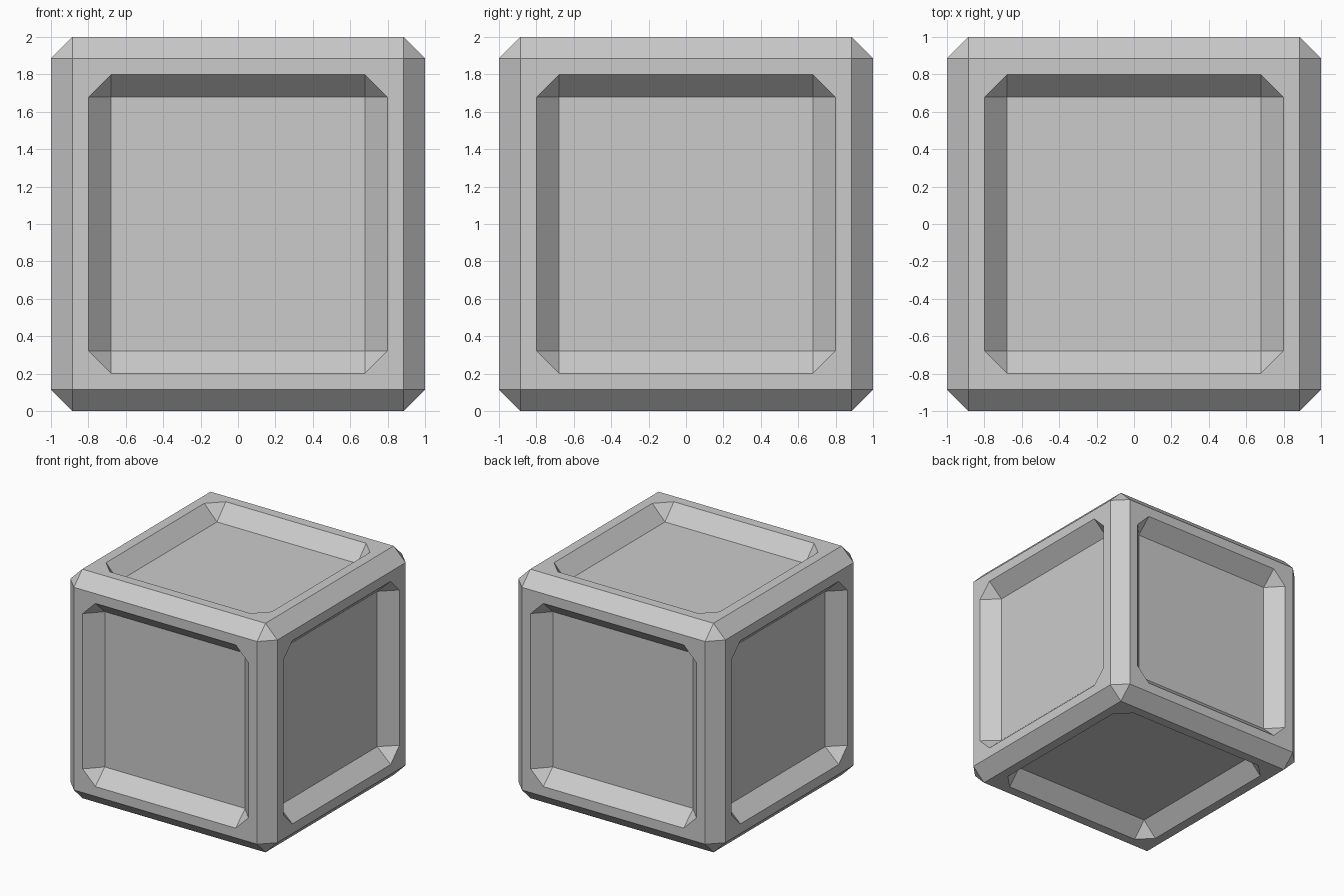
import bpy, bmesh
from mathutils import Vector

if "Cube" in bpy.data.objects:
    bpy.data.objects.remove(bpy.data.objects["Cube"])

CHAMFER = 0.115   # outer edge chamfer
OPEN = 0.80       # half-width of the recess opening
FLOOR = 0.678     # half-width of the recess floor
DEPTH = 0.13      # recess depth
OUTER = 1 - CHAMFER

bm = bmesh.new()

# chamfered block, with its six main faces removed
bmesh.ops.create_cube(bm, size=2)
bmesh.ops.bevel(bm, geom=bm.edges[:], offset=CHAMFER, offset_type='OFFSET',
                segments=1, profile=0.5, affect='EDGES')
bm.normal_update()
main = [f for f in bm.faces if max(abs(c) for c in f.normal) > 0.99]
normals = [f.normal.copy() for f in main]
bmesh.ops.delete(bm, geom=main, context='FACES_ONLY')


def recessed_panel(n):
    """Frame, sloped walls with cut corners, and floor on the side facing n."""
    u = n.orthogonal().normalized()
    u = Vector([round(c) for c in Vector((n.y, n.z, n.x))])
    v = n.cross(u)
    dirs = [(u, v), (v, -u), (-u, -v), (-v, u)]
    rim = [bm.verts.new(n + (a + b) * OUTER) for a, b in dirs]
    cut_a = [bm.verts.new(n + a * OPEN + b * FLOOR) for a, b in dirs]
    cut_b = [bm.verts.new(n + a * FLOOR + b * OPEN) for a, b in dirs]
    low = [bm.verts.new(n * (1 - DEPTH) + (a + b) * FLOOR) for a, b in dirs]
    for k in range(4):
        j = (k + 1) % 4
        bm.faces.new((rim[k], cut_b[k], cut_a[k]))
        bm.faces.new((rim[k], rim[j], cut_a[j], cut_b[k]))
        bm.faces.new((cut_a[k], cut_b[k], low[k]))
        bm.faces.new((cut_b[k], cut_a[j], low[j], low[k]))
    bm.faces.new(low)


for normal in normals:
    recessed_panel(Vector([round(c) for c in normal]))

bmesh.ops.remove_doubles(bm, verts=bm.verts[:], dist=0.001)
bmesh.ops.recalc_face_normals(bm, faces=bm.faces[:])
bmesh.ops.translate(bm, verts=bm.verts[:], vec=(0, 0, 1))

mesh = bpy.data.meshes.new("panelled_crate")
bm.to_mesh(mesh)
bm.free()
crate = bpy.data.objects.new("panelled_crate", mesh)
bpy.context.collection.objects.link(crate)
